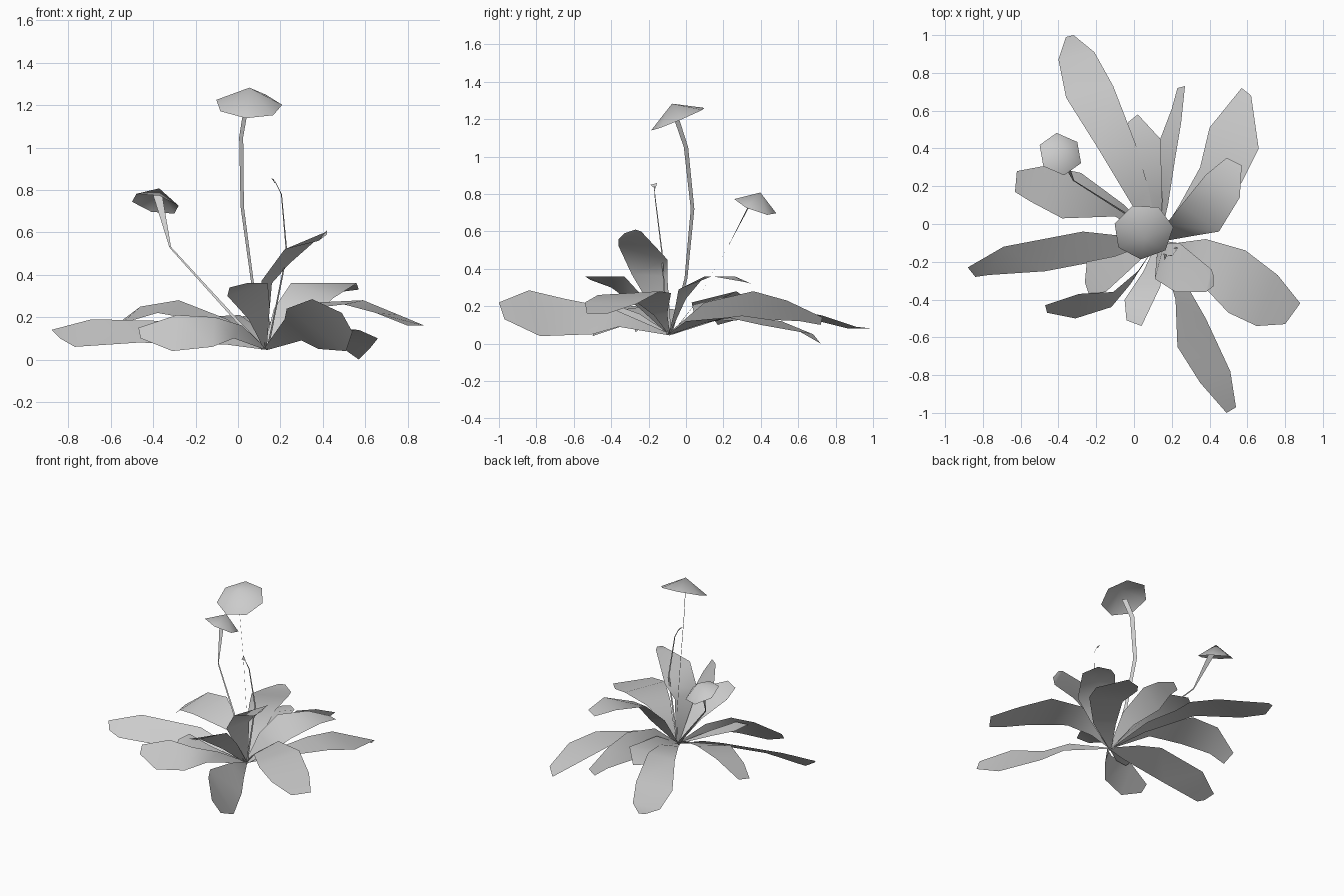
import bpy
import bmesh
import math
from mathutils import Vector

# Remove the default object
default_cube = bpy.data.objects.get("Cube")
if default_cube:
    bpy.data.objects.remove(default_cube, do_unlink=True)

# One pale material for the whole plant
pale = bpy.data.materials.new("pale_grey")
pale.use_nodes = True
colour = (0.6, 0.6, 0.6, 1.0)
pale.diffuse_color = colour
pale.node_tree.nodes["Principled BSDF"].inputs["Base Color"].default_value = colour

ROOT = Vector((.13, -.09, .05))


def finish(name, mesh_builder):
    """Turn a bmesh into a smooth object whose faces look upward."""
    if sum(face.calc_area() * face.normal.z for face in mesh_builder.faces) < 0:
        bmesh.ops.reverse_faces(mesh_builder, faces=mesh_builder.faces[:])
    mesh = bpy.data.meshes.new(name)
    mesh_builder.to_mesh(mesh)
    mesh_builder.free()
    mesh.materials.append(pale)
    for polygon in mesh.polygons:
        polygon.use_smooth = True
    plant_part = bpy.data.objects.new(name, mesh)
    bpy.context.collection.objects.link(plant_part)
    return plant_part


def ribbon(name, pairs):
    """Join successive left and right edge points into a strip of quads."""
    builder = bmesh.new()
    rows = [[builder.verts.new(point) for point in pair] for pair in pairs]
    for lower, upper in zip(rows, rows[1:]):
        builder.faces.new((lower[0], lower[1], upper[1], upper[0]))
    builder.normal_update()
    return finish(name, builder)


def leaf(name, *edge_points):
    """Build a blade from the root outward, given alternating edge points."""
    points = [Vector(point) for point in edge_points]
    pairs = list(zip(points[::2], points[1::2]))
    left, right = pairs[0]
    half_base = (right - left) * .06
    pairs.insert(0, (ROOT - half_base, ROOT + half_base))
    return ribbon(name, pairs)


def stem(name, side, start_width, end_width, *path):
    """Build a thin flat stalk whose width runs along the side direction."""
    across = Vector(side).normalized() / 2
    pairs = []
    for index, point in enumerate(path):
        blend = index / (len(path) - 1)
        width = start_width + (end_width - start_width) * blend
        centre = Vector(point)
        pairs.append((centre - across * width, centre + across * width))
    return ribbon(name, pairs)


def cap(name, centre, facing, radius, height, sides, turn):
    """Build an open shallow cone tilted toward the facing direction."""
    builder = bmesh.new()
    tilt = Vector((0, 0, 1)).rotation_difference(Vector(facing))
    rim = []
    for index in range(sides):
        angle = math.tau * index / sides + turn
        offset = Vector((math.cos(angle), math.sin(angle), 0)) * radius
        rim.append(builder.verts.new(Vector(centre) + tilt @ offset))
    peak = builder.verts.new(Vector(centre) + tilt @ Vector((0, 0, height)))
    for first, second in zip(rim, rim[1:] + rim[:1]):
        builder.faces.new((first, second, peak))
    builder.normal_update()
    return finish(name, builder)


# Long leaves spreading around the base
leaf("back_right_long_leaf",
     (-.01, .1, .14), (.08, .18, .16), (-.19, .4, .2), (.01, .42, .21),
     (-.36, .67, .13), (-.11, .73, .15), (-.4, .87, .08), (-.21, .91, .09),
     (-.36, .99, .08), (-.32, 1, .08))
leaf("right_back_leaf",
     (-.1, .04, .17), (-.05, .1, .19), (-.38, .03, .22), (-.28, .27, .28),
     (-.55, .12, .17), (-.46, .31, .25), (-.63, .17, .1), (-.62, .28, .13))
leaf("right_long_leaf",
     (-.05, -.17, .07), (-.09, -.06, .14), (-.47, -.25, .08), (-.27, -.04, .18),
     (-.77, -.27, .06), (-.69, -.12, .19), (-.84, -.28, .1), (-.88, -.23, .14))
leaf("front_right_leaf",
     (-.02, -.32, .1), (.02, -.25, .16), (-.12, -.44, .06), (-.11, -.36, .2),
     (-.31, -.5, .04), (-.29, -.37, .21), (-.46, -.47, .1), (-.47, -.43, .15))
leaf("front_left_long_leaf",
     (.22, -.4, .19), (.3, -.36, .09), (.23, -.65, .24), (.38, -.5, .05),
     (.35, -.84, .285), (.51, -.78, .04), (.49, -1, .22), (.54, -.97, .13))
leaf("left_long_leaf",
     (.22, -.17, .15), (.23, -.1, .16), (.33, -.29, .24), (.38, -.08, .27),
     (.5, -.47, .26), (.59, -.14, .28), (.65, -.54, .22), (.76, -.27, .21),
     (.8, -.53, .16), (.88, -.42, .16))
leaf("back_left_leaf",
     (.24, .1, .11), (.35, .0, .12), (.35, .3, .15), (.57, .22, .14),
     (.4, .51, .12), (.66, .4, .1), (.57, .72, .0), (.62, .68, .05))
leaf("back_narrow_leaf",
     (.13, .15, .12), (.18, .1, .22), (.12, .4, .13), (.22, .36, .28),
     (.2, .61, .12), (.25, .54, .23), (.23, .72, .1), (.27, .73, .14))

# Short and upright leaves at the centre
leaf("left_raised_leaf",
     (.17, .0, .24), (.33, -.06, .18), (.25, .1, .36), (.45, -.04, .29),
     (.38, .26, .36), (.56, .14, .36), (.49, .35, .32), (.57, .31, .33))
leaf("tall_centre_leaf",
     (.11, -.29, .37), (.16, -.1, .36), (.22, -.36, .52), (.24, -.1, .45),
     (.38, -.36, .56), (.41, -.24, .6), (.42, -.33, .59), (.42, -.27, .61))
leaf("front_raised_leaf",
     (.05, -.25, .19), (.15, -.23, .25), (-.05, -.4, .3), (.14, -.33, .36),
     (-.04, -.51, .34), (.04, -.54, .36))
leaf("front_right_short_leaf",
     (-.1, -.17, .14), (-.03, -.25, .13), (-.25, -.2, .2), (-.15, -.36, .18),
     (-.26, -.31, .2), (-.24, -.37, .18))
leaf("back_short_leaf",
     (.05, .2, .15), (.15, .12, .18), (-.04, .38, .19), (.14, .45, .23),
     (-.03, .54, .18), (.02, .58, .18))

# Flat flower stalks
stem("tall_stem", (-.65, .8, 0), .015, .035,
     (.12, -.08, .05), (.07, .0, .35), (.02, .035, .72), (.015, .0, 1.05),
     (.04, -.05, 1.2))
stem("right_stem_lower", (.8, .29, .53), .02, .008,
     (.12, -.08, .05), (-.02, .04, .2), (-.32, .23, .53))
stem("right_stem_upper", (1, -.2, 0), .008, .045,
     (-.32, .23, .53), (-.38, .36, .78))
stem("left_stem", (1, 1, 0), .012, .004,
     (.14, -.1, .05), (.23, -.13, .5), (.205, -.165, .78), (.175, -.17, .84))

# Open flower heads and a small bud
cap("tall_flower", (.05, -.04, 1.2), (.05, -.42, 1), .16, .09, 7, .15)
cap("right_flower", (-.39, .37, .735), (.25, .38, 1), .12, .08, 6, .65)
cap("bud", (.165, -.17, .845), (1, .0, .7), .022, .006, 3, .3)
